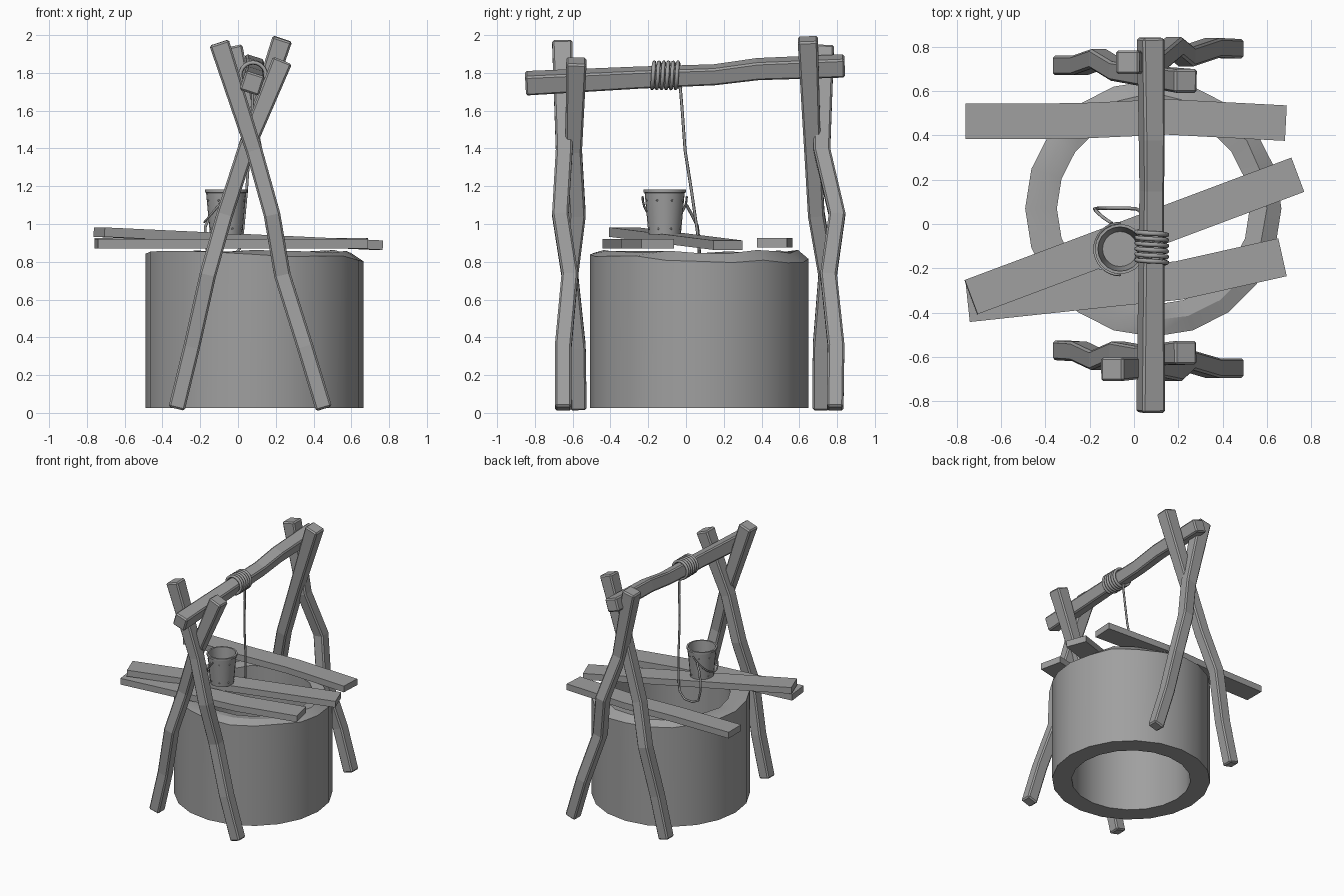
import bpy, bmesh, math, random
from mathutils import Vector, Quaternion

random.seed(4)
cube = bpy.data.objects.get("Cube")
if cube:
    bpy.data.objects.remove(cube, do_unlink=True)

grey = bpy.data.materials.new("plain grey")
grey.use_nodes = True
GREY = (0.35, 0.35, 0.35, 1)
grey.diffuse_color = GREY
grey.node_tree.nodes["Principled BSDF"].inputs["Base Color"].default_value = GREY


def add(name, data):
    ob = bpy.data.objects.new(name, data)
    bpy.context.collection.objects.link(ob)
    data.materials.append(grey)
    bpy.ops.object.select_all(action='DESELECT')
    ob.select_set(True)
    bpy.context.view_layer.objects.active = ob
    return ob


def finish(name, bm, smooth=None):
    bmesh.ops.recalc_face_normals(bm, faces=bm.faces)
    mesh = bpy.data.meshes.new(name)
    bm.to_mesh(mesh)
    bm.free()
    ob = add(name, mesh)
    if smooth:
        bpy.ops.object.shade_smooth_by_angle(angle=math.radians(smooth))
    return ob


def beam(name, path, ref, a, b, roll=0, bevel=0.0):
    """Rectangular timber along a path: a = size along ref, b = size across it."""
    bm = bmesh.new()
    pts = [Vector(p[:3]) for p in path]
    rings = []
    for i, p in enumerate(pts):
        t = (pts[min(i + 1, len(pts) - 1)] - pts[max(i - 1, 0)]).normalized()
        u = (Vector(ref) - t * t.dot(Vector(ref))).normalized()
        u.rotate(Quaternion(t, math.radians(roll)))
        v = t.cross(u)
        s = path[i][3] if len(path[i]) > 3 else 1
        rings.append([bm.verts.new(p + (u * a * j + v * b * k) * s / 2)
                      for j, k in ((1, 1), (1, -1), (-1, -1), (-1, 1))])
    for r, q in zip(rings, rings[1:]):
        for i in range(4):
            bm.faces.new((r[i], r[i - 1], q[i - 1], q[i]))
    bm.faces.new(rings[0])
    bm.faces.new(rings[-1])
    ob = finish(name, bm)
    if bevel:
        mod = ob.modifiers.new("worn edges", 'BEVEL')
        mod.width = bevel
        mod.segments = 1
    return ob


def lathe(name, profile, steps, centre, smooth):
    """Closed ring; profile(angle) gives a loop of (radius, z)."""
    bm = bmesh.new()
    rings = []
    for i in range(steps):
        ang = math.tau * i / steps
        rings.append([bm.verts.new((centre[0] + r * math.cos(ang),
                                    centre[1] + r * math.sin(ang), z))
                      for r, z in profile(ang)])
    for i in range(steps):
        r, q = rings[i - 1], rings[i]
        for j in range(len(r)):
            bm.faces.new((r[j - 1], r[j], q[j], q[j - 1]))
    return finish(name, bm, smooth)


def tube(name, pts, radius):
    curve = bpy.data.curves.new(name, 'CURVE')
    curve.dimensions = '3D'
    curve.bevel_depth = radius
    curve.bevel_resolution = 1
    curve.use_fill_caps = True
    spline = curve.splines.new('POLY')
    spline.points.add(len(pts) - 1)
    for sp, p in zip(spline.points, pts):
        sp.co = (*p, 1)
    add(name, curve)
    bpy.ops.object.convert(target='MESH')


# Stone well ring with an uneven, chipped rim
def well_profile(ang):
    edge = 0.825 - 0.025 * math.cos(ang - 0.8) + random.uniform(-0.01, 0.01)
    crest = 0.855 + random.uniform(-0.012, 0.012)
    return [(0.435, 0.025), (0.578, 0.025), (0.578, edge),
            (0.515 + random.uniform(-0.012, 0.012), crest), (0.435, crest - 0.012)]


lathe("well_ring", well_profile, 20, (0.087, 0.07), 25)

# Crossed, crooked legs; heights are shared by all four
heights = (0.35, 0.73, 1.05, 1.39)
right_x = (-0.245, -0.16, -0.07, 0.04)
left_x = (0.355, 0.235, 0.18, 0.085)
legs = {
    "front_leg_left": (left_x, (-0.65, -0.615, -0.665, -0.645),
                       (0.455, -0.65), (-0.1, -0.655, 1.96)),
    "front_leg_right": (right_x, (-0.575, -0.615, -0.575, -0.595),
                        (-0.325, -0.57), (0.235, -0.58, 1.865)),
    "back_leg_right": (right_x, (0.715, 0.745, 0.69, 0.67),
                       (-0.325, 0.715), (0.235, 0.645, 1.98)),
    "back_leg_left": (left_x, (0.795, 0.755, 0.8, 0.72),
                      (0.455, 0.79), (-0.03, 0.73, 1.94)),
}
for name, (xs, ys, foot, top) in legs.items():
    path = [(*foot, 0.022)] + list(zip(xs, ys, heights)) + [(*top, 1.22)]
    beam(name, path, (0, 1, 0), 0.088, 0.088, bevel=0.01)

# Crossbar
beam("crossbar", [(0.075, -0.85, 1.745, 1.1), (0.078, -0.25, 1.775), (0.08, 0.15, 1.79, 0.95),
                  (0.08, 0.38, 1.82), (0.075, 0.84, 1.837, 1.05)],
     (0, 0, 1), 0.098, 0.098, roll=18, bevel=0.01)

# Planks lying over the opening
beam("back_plank", [(-0.76, 0.463, 0.9), (-0.25, 0.465, 0.9), (0.15, 0.483, 0.9),
                    (0.685, 0.455, 0.9)], (0, 0, 1), 0.05, 0.16)
beam("front_plank", [(-0.75, -0.355, 0.895), (-0.1, -0.285, 0.895), (0.2, -0.255, 0.895),
                     (0.67, -0.15, 0.895)], (0, 0, 1), 0.05, 0.175)
beam("diagonal_plank", [(-0.735, -0.33, 0.957), (0.738, 0.222, 0.888)], (0, 0, 1), 0.05, 0.165)

# Bucket: tapered wall with a lip, floor and rivets
bx, by = -0.063, -0.113
lathe("bucket_wall", lambda a: [(0.078, 0.95), (0.086, 0.945), (0.106, 1.165), (0.113, 1.167),
                                (0.113, 1.182), (0.1, 1.182)], 20, (bx, by), 30)
bm = bmesh.new()
bmesh.ops.create_cone(bm, cap_ends=True, segments=20, radius1=0.084, radius2=0.084, depth=0.012)
bmesh.ops.translate(bm, verts=bm.verts, vec=(bx, by, 0.955))
finish("bucket_floor", bm)
bm = bmesh.new()
for i in range(8):
    ang = math.tau * (i + 0.5) / 8
    for r, z in ((0.089, 0.975), (0.103, 1.125)):
        new = bmesh.ops.create_icosphere(bm, subdivisions=1, radius=0.006)["verts"]
        bmesh.ops.translate(bm, verts=new,
                            vec=(bx + r * math.cos(ang), by + r * math.sin(ang), z))
finish("bucket_rivets", bm, 60)

# Bail hanging down one side of the bucket
bail = []
for i in range(17):
    ang = math.pi * i / 16
    bail.append((bx - 0.115 * math.sin(ang), by + 0.117 * math.cos(ang),
                 1.145 - 0.135 * math.sin(ang)))
tube("bucket_handle", bail, 0.006)

# Rope wound on the bar, then hanging down and over to the handle
coil = []
turns, per = 6, 20
for i in range(turns * per + 1):
    ang = math.tau * i / per
    coil.append((0.08 + 0.068 * math.sin(ang), -0.18 + 0.15 * i / (turns * per),
                 1.787 - 0.068 * math.cos(ang)))
tube("rope_coil", coil, 0.011)
tube("hanging_rope", [(0.08, -0.03, 1.72), (0.075, -0.02, 1.6), (0.06, -0.005, 1.39),
                      (0.045, 0.03, 1.17), (0.025, 0.06, 0.96), (0.01, 0.068, 0.87),
                      (-0.04, 0.072, 0.82), (-0.11, 0.072, 0.815), (-0.16, 0.071, 0.84),
                      (-0.177, 0.068, 0.92), (-0.172, 0.06, 0.99), (-0.14, 0.03, 1.05),
                      (-0.1, 0.003, 1.1)], 0.008)
